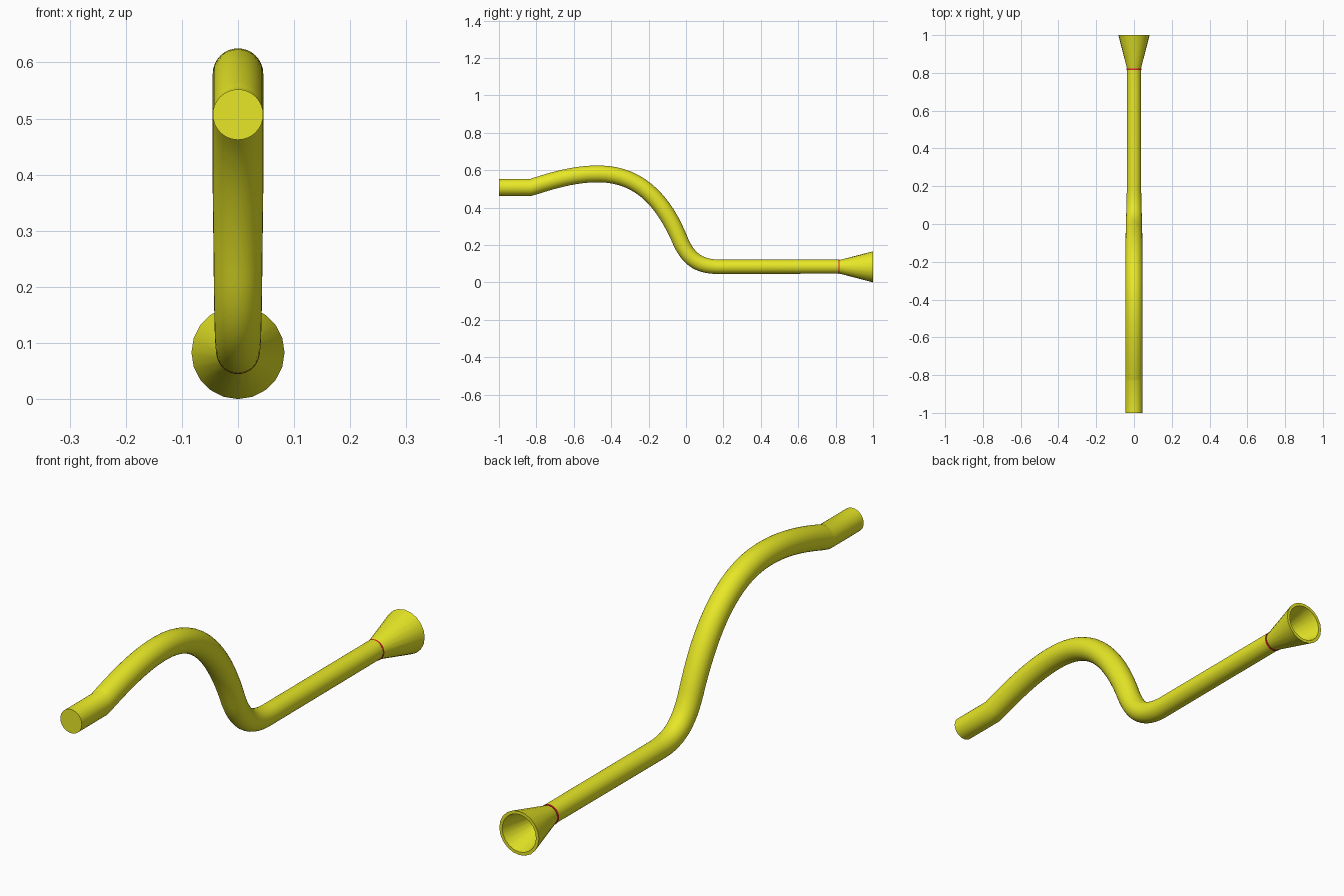
import bpy, bmesh, math
from mathutils import Vector
from mathutils.geometry import interpolate_bezier

if "Cube" in bpy.data.objects:
    bpy.data.objects.remove(bpy.data.objects["Cube"])


def material(name, color):
    m = bpy.data.materials.new(name)
    m.diffuse_color = color
    m.use_nodes = True
    m.node_tree.nodes["Principled BSDF"].inputs["Base Color"].default_value = m.diffuse_color
    return m


YELLOW = material("yellow", (0.8, 0.8, 0.02, 1))
RED = material("red", (0.75, 0.02, 0.02, 1))


def loft(name, stations, mat, sides, closed=False, angle=40):
    """Skin circles along the yz plane; each station is (y, z, radius, tilt)."""
    bm = bmesh.new()
    rings = []
    for y, z, r, tilt in stations:
        ring = []
        for i in range(sides):
            a = 2 * math.pi * i / sides
            u = r * math.cos(a)
            ring.append(bm.verts.new((r * math.sin(a), y - u * math.sin(tilt), z + u * math.cos(tilt))))
        rings.append(ring)
    pairs = list(zip(rings, rings[1:]))
    if closed:
        pairs.append((rings[-1], rings[0]))
    for a, b in pairs:
        for i in range(sides):
            j = (i + 1) % sides
            bm.faces.new((a[i], a[j], b[j], b[i]))
    if not closed:
        bm.faces.new(rings[0])
        bm.faces.new(rings[-1])
    bmesh.ops.recalc_face_normals(bm, faces=bm.faces)
    me = bpy.data.meshes.new(name)
    bm.to_mesh(me)
    bm.free()
    me.materials.append(mat)
    ob = bpy.data.objects.new(name, me)
    bpy.context.collection.objects.link(ob)
    bpy.ops.object.select_all(action='DESELECT')
    ob.select_set(True)
    bpy.context.view_layer.objects.active = ob
    bpy.ops.object.shade_smooth_by_angle(angle=math.radians(angle))
    return ob


# Centre line of the S-bend as (y, z) Bezier segments
segments = [
    ((-0.83, 0.507), (-0.72, 0.543), (-0.60, 0.580), (-0.47, 0.580)),
    ((-0.47, 0.580), (-0.26, 0.580), (-0.13, 0.450), (-0.04, 0.245)),
    ((-0.04, 0.245), (0.005, 0.130), (0.06, 0.083), (0.18, 0.083)),
]
path = []
for seg in segments:
    pts = interpolate_bezier(*[Vector((0, y, z)) for y, z in seg], 15)
    path += pts[1:] if path else pts

# Bent tube, slightly narrower along the straight part
mouth = (-1.0, 0.507)
line = [mouth] + [(p.y, p.z) for p in path] + [(0.82, 0.084)]
stations = []
for i, (y, z) in enumerate(line):
    a, b = line[max(i - 1, 0)], line[min(i + 1, len(line) - 1)]
    tilt = math.atan2(b[1] - a[1], b[0] - a[0])
    if i in (0, len(line) - 1):
        tilt = 0
    t = min(max((y + 0.1) / 0.3, 0), 1)
    stations.append((y, z, 0.045 - 0.0075 * t, tilt))
loft("bent_tube", stations, YELLOW, 32)

# Flared bell with a hollow inside
Z = 0.083
bell = [(0.82, 0.036), (1.0, 0.083), (1.0, 0.071), (0.83, 0.028)]
loft("bell", [(y, Z, r, 0) for y, r in bell], YELLOW, 20)

# Thin red ring at the neck of the bell
ring = [(0.815, 0.034), (0.815, 0.0385), (0.822, 0.0385), (0.822, 0.034)]
loft("neck_ring", [(y, Z, r, 0) for y, r in ring], RED, 32, closed=True)
